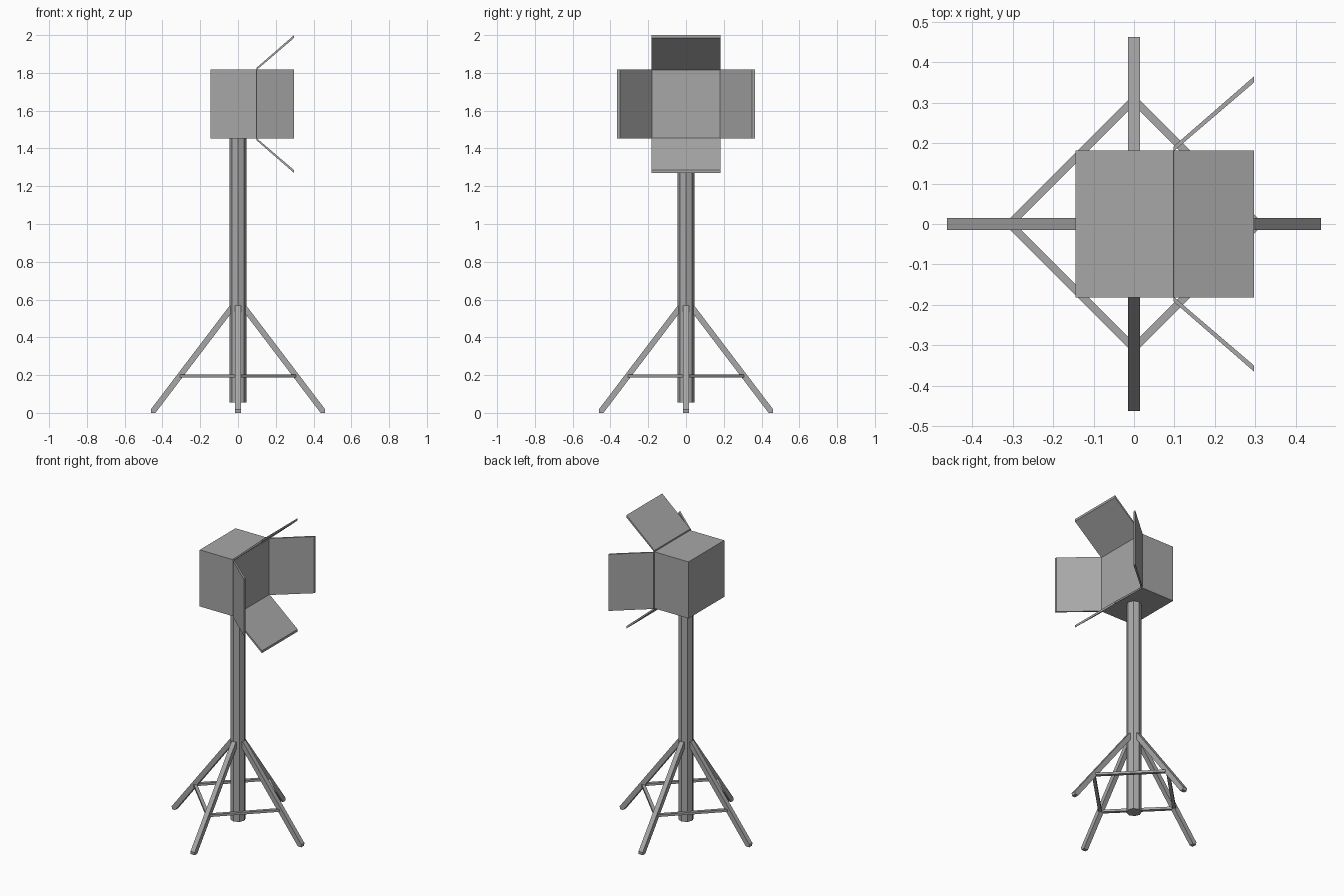
import bpy
import bmesh
from math import pi, radians
from mathutils import Matrix, Vector

default = bpy.data.objects.get("Cube")
if default:
    bpy.data.objects.remove(default, do_unlink=True)

# Single grey metal
grey = bpy.data.materials.new("grey_metal")
grey.use_nodes = True
colour = (0.39, 0.39, 0.39, 1)
grey.diffuse_color = colour
grey.node_tree.nodes["Principled BSDF"].inputs["Base Color"].default_value = colour


def add_object(name, bm, matrix=Matrix()):
    bmesh.ops.recalc_face_normals(bm, faces=bm.faces)
    mesh = bpy.data.meshes.new(name)
    bm.to_mesh(mesh)
    bm.free()
    mesh.materials.append(grey)
    obj = bpy.data.objects.new(name, mesh)
    obj.matrix_world = matrix
    bpy.context.collection.objects.link(obj)
    return obj


def box(name, size, matrix):
    bm = bmesh.new()
    bmesh.ops.create_cube(bm, size=1)
    bmesh.ops.scale(bm, vec=size, verts=bm.verts)
    return add_object(name, bm, matrix)


def extruded_profile(name, points, width, matrix):
    """Extrude an x-z outline symmetrically along y."""
    bm = bmesh.new()
    face = bm.faces.new([bm.verts.new((x, -width / 2, z)) for x, z in points])
    new = bmesh.ops.extrude_face_region(bm, geom=[face])["geom"]
    verts = [v for v in new if isinstance(v, bmesh.types.BMVert)]
    bmesh.ops.translate(bm, vec=(0, width, 0), verts=verts)
    return add_object(name, bm, matrix)


# Octagonal pole
POLE_BOTTOM, POLE_TOP = 0.055, 1.46
bm = bmesh.new()
bmesh.ops.create_cone(bm, cap_ends=True, segments=8, radius1=0.045,
                      radius2=0.045, depth=POLE_TOP - POLE_BOTTOM)
add_object("pole", bm, Matrix.Translation((0, 0, (POLE_BOTTOM + POLE_TOP) / 2)))

# Four splayed legs and the braces between them
leg_outline = [(0.03, 0.568), (0.044, 0.568), (0.462, 0.018),
               (0.46, 0), (0.437, 0), (0.03, 0.536)]
sides = ["left", "back", "right", "front"]
for i, side in enumerate(sides):
    turn = Matrix.Rotation(i * pi / 2, 4, "Z")
    extruded_profile(side + "_leg", leg_outline, 0.03, turn)
    diagonal = Matrix.Rotation(i * pi / 2 + radians(45), 4, "Z")
    box(side + "_brace", (0.02, 0.43, 0.015),
        diagonal @ Matrix.Translation((0.217, 0, 0.195)))

# Lamp housing
HALF, CENTRE_Z = 0.182, 1.635
FRONT_X, BACK_X = 0.097, -0.145
box("lamp_housing", (FRONT_X - BACK_X, 2 * HALF, 2 * HALF),
    Matrix.Translation(((FRONT_X + BACK_X) / 2, 0, CENTRE_Z)))

# Four flared flaps around the lamp opening
flap_outline = [(FRONT_X, 0.179), (FRONT_X, 0.191), (0.297, 0.365), (0.297, 0.350)]
for i, side in enumerate(["top", "right", "bottom", "left"]):
    turn = Matrix.Rotation(i * pi / 2, 4, "X")
    extruded_profile(side + "_flap", flap_outline, 2 * HALF,
                     Matrix.Translation(Vector((0, 0, CENTRE_Z))) @ turn)
